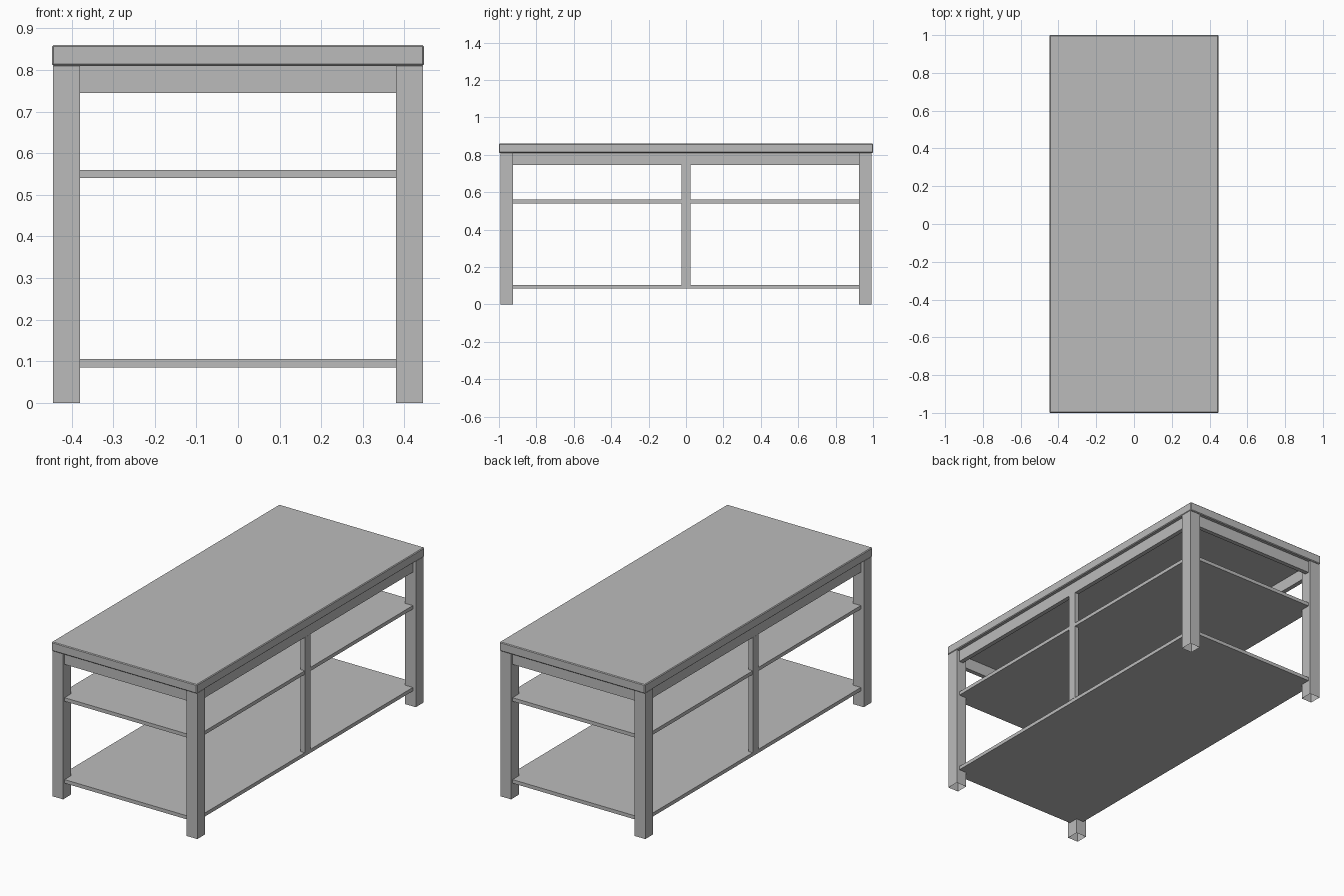
import bpy
import bmesh

cube = bpy.data.objects.get("Cube")
if cube:
    bpy.data.objects.remove(cube, do_unlink=True)

grey = bpy.data.materials.new("plain grey")
grey.use_nodes = True
grey.diffuse_color = (0.5, 0.5, 0.5, 1)
grey.node_tree.nodes["Principled BSDF"].inputs["Base Color"].default_value = grey.diffuse_color


def box(name, x, y, z, open_bottom=False):
    """Box from (min, max) ranges; tubes leave the bottom face out."""
    bm = bmesh.new()
    bmesh.ops.create_cube(bm, size=1)
    for v in bm.verts:
        v.co = [r[0] if c < 0 else r[1] for c, r in zip(v.co, (x, y, z))]
    if open_bottom:
        bm.normal_update()
        low = min(bm.faces, key=lambda f: f.calc_center_median().z)
        bmesh.ops.delete(bm, geom=[low], context='FACES_ONLY')
    mesh = bpy.data.meshes.new(name)
    bm.to_mesh(mesh)
    bm.free()
    mesh.materials.append(grey)
    obj = bpy.data.objects.new(name, mesh)
    bpy.context.collection.objects.link(obj)
    return obj


def span(sign, inner, outer):
    return tuple(sorted((sign * inner, sign * outer)))


LEG_X, LEG_Y = (0.38, 0.445), (0.925, 0.993)
FRAME_X, FRAME_Y = 0.427, 0.98
UNDER = 0.81

# Worktop with a fine eased edge
top = box("tabletop", (-0.447, 0.447), (-1, 1), (UNDER, 0.86))
ease = top.modifiers.new("eased edge", 'BEVEL')
ease.width = 0.004
ease.segments = 1

# Hollow legs, aprons and middle posts, mirrored about the centre
for sx, side in ((1, "left"), (-1, "right")):
    for sy, end in ((-1, "front"), (1, "back")):
        box(f"{end}_{side}_leg", span(sx, *LEG_X), span(sy, *LEG_Y), (0, UNDER), True)
    box(f"{side}_apron", span(sx, FRAME_X - 0.025, FRAME_X), (-0.925, 0.925), (0.745, UNDER))
    box(f"{side}_middle_post", span(sx, FRAME_X - 0.025, FRAME_X + 0.001),
        (-0.024, 0.024), (0.105, 0.745))
for sy, end in ((-1, "front"), (1, "back")):
    box(f"{end}_apron", (-0.38, 0.38), span(sy, FRAME_Y - 0.025, FRAME_Y), (0.745, UNDER))

# Shelves running between the legs, notched round them by overlapping slabs
for name, low in (("lower_shelf", 0.085), ("middle_shelf", 0.54)):
    z = (low, low + 0.02)
    box(name, (-FRAME_X, FRAME_X), (-0.925, 0.925), z)
    for sy, end in ((-1, "front"), (1, "back")):
        box(f"{name}_{end}_edge", (-0.38, 0.38), span(sy, 0.925, FRAME_Y), z)
